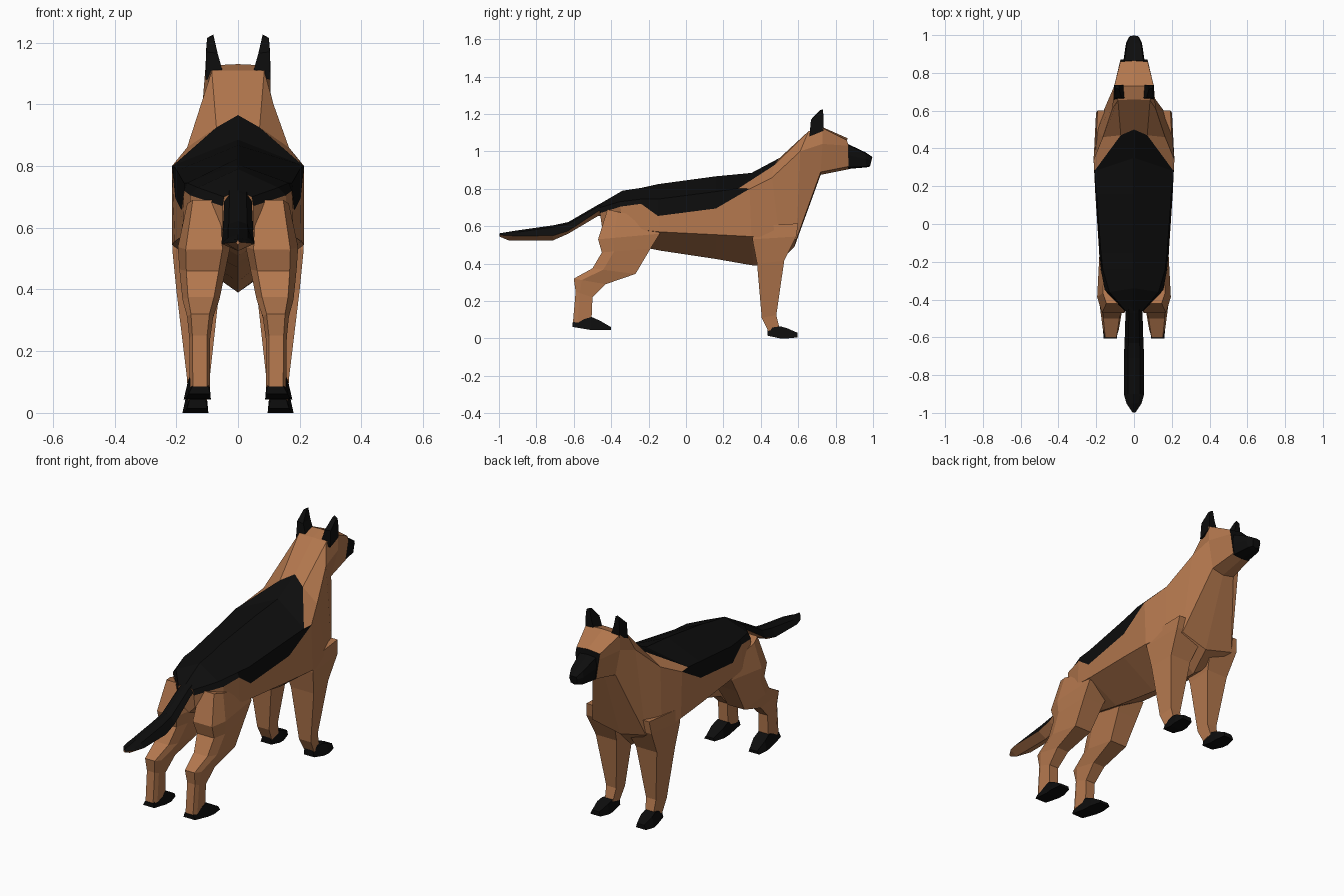
import bpy, bmesh


def material(name, rgb):
    m = bpy.data.materials.new(name)
    m.diffuse_color = (*rgb, 1)
    return m


TAN = material("tan_fur", (0.45, 0.185, 0.075))
BLACK = material("black_fur", (0.004, 0.004, 0.004))


def loft(name, rings, rule=None, mats=(TAN, BLACK), mirror=False, end_mat=0):
    """Skin closed rings of equal length; rule(segment, strip) gives the colour index."""
    bm = bmesh.new()
    rows = [[bm.verts.new(p) for p in r] for r in rings]
    n = len(rows[0])
    for s in range(len(rows) - 1):
        for k in range(n):
            j = (k + 1) % n
            f = bm.faces.new((rows[s][k], rows[s][j], rows[s + 1][j], rows[s + 1][k]))
            f.material_index = rule(s, k) if rule else 0
    bm.faces.new(rows[0][::-1])
    bm.faces.new(rows[-1]).material_index = end_mat
    bmesh.ops.recalc_face_normals(bm, faces=bm.faces[:])
    me = bpy.data.meshes.new(name)
    bm.to_mesh(me)
    bm.free()
    for m in mats:
        me.materials.append(m)
    ob = bpy.data.objects.new(name, me)
    bpy.context.collection.objects.link(ob)
    if mirror:
        ob.modifiers.new("mirror", 'MIRROR')
    return ob


def symmetric(top, sides, bottom):
    """Full ring from a top point, right-hand side points and a bottom point."""
    return ([(0, *top)] + list(sides) + [(0, *bottom)]
            + [(-x, y, z) for x, y, z in reversed(sides)])


# Trunk: spine, saddle shoulder, saddle edge, flank edge, belly
trunk = [
    ((-.46, .72), [(.045, -.46, .70), (.05, -.46, .67), (.05, -.45, .60)], (-.43, .55)),
    ((-.34, .79), [(.13, -.36, .73), (.155, -.35, .705), (.155, -.34, .60)], (-.34, .51)),
    ((-.24, .805), [(.165, -.24, .745), (.175, -.24, .72), (.18, -.24, .58)], (-.24, .49)),
    ((-.15, .825), [(.175, -.15, .745), (.183, -.15, .655), (.185, -.14, .57)], (-.14, .47)),
    ((.16, .867), [(.198, .16, .785), (.203, .16, .695), (.205, .16, .555)], (.16, .425)),
    ((.35, .885), [(.21, .28, .802), (.214, .34, .80), (.214, .35, .545)], (.36, .39)),
    ((.50, .965), [(.07, .47, .925), (.165, .46, .86), (.20, .50, .53)], (.48, .39)),
]
# Neck and skull carry on from the trunk
head = [
    ((.66, 1.11), [(.085, .655, 1.108), (.115, .61, 1.0), (.165, .59, .53)], (.58, .49)),
    ((.73, 1.13), [(.105, .73, 1.125), (.105, .73, 1.04), (.07, .72, .89)], (.72, .875)),
    ((.865, 1.07), [(.072, .86, 1.06), (.072, .87, 1.03), (.055, .87, .92)], (.87, .905)),
]


def saddle(s, k):
    return int((k in (0, 7) and s < 6) or (k in (1, 6) and s < 5))


loft("body_and_head", [symmetric(*r) for r in trunk + head], saddle, end_mat=1)

# Muzzle
muzzle = [
    ((.865, 1.04), [(.05, .865, 1.035), (.056, .865, .98), (.05, .865, .915)], (.865, .906)),
    ((.96, .995), [(.036, .96, .99), (.042, .96, .96), (.036, .965, .92)], (.965, .915)),
    ((.998, .97), [(.02, .995, .968), (.024, .993, .955), (.02, .985, .925)], (.985, .92)),
]
loft("muzzle", [symmetric(*r) for r in muzzle], mats=(BLACK,))

# Ears
loft("ears", [
    [(.105, .66, 1.08), (.045, .665, 1.09), (.05, .735, 1.11), (.105, .735, 1.11)],
    [(.103, .668, 1.17), (.066, .668, 1.165), (.07, .735, 1.17), (.104, .735, 1.17)],
    [(.10, .72, 1.215), (.08, .715, 1.22), (.08, .733, 1.226), (.10, .733, 1.215)],
], mats=(BLACK,), mirror=True)

# Tail: (y, half width, top z, side z, bottom z), black above and tan below
tail = [(-.40, .05, .75, .70, .65), (-.47, .045, .715, .68, .655),
        (-.63, .05, .622, .575, .56), (-.71, .054, .605, .55, .525),
        (-.90, .054, .578, .548, .525), (-.95, .04, .57, .55, .525),
        (-.998, .008, .562, .553, .545)]
loft("tail", [symmetric((y, t), [(w * .6, y, t - .01), (w, y, m)], (y, b))
              for y, w, t, m, b in tail],
     lambda s, k: int(k in (0, 1, 4, 5)))

# Hind legs: back (y, z), front (y, z), inner x, outer x
hind = [
    ((-.42, .69), (-.20, .64), .04, .165), ((-.47, .53), (-.14, .56), .025, .195),
    ((-.45, .46), (-.19, .48), .04, .19), ((-.50, .375), (-.27, .345), .06, .18),
    ((-.60, .32), (-.43, .29), .08, .165), ((-.59, .25), (-.50, .22), .09, .158),
    ((-.605, .08), (-.505, .10), .09, .156),
]


def hind_ring(b, f, xi, xo):
    my, mz = (b[i] + .25 * (f[i] - b[i]) for i in (0, 1))
    d = .15 * (xo - xi)
    return [(xi + d, *b), (xo - d, *b), (xo, my, mz),
            (xo - d * .5, *f), (xi + d * .5, *f), (xi, my, mz)]


loft("hind_legs", [hind_ring(*r) for r in hind], mirror=True)

# Front legs: z, back y, front y, inner x, outer x
front = [(.60, .36, .60, .03, .205), (.53, .355, .59, .03, .213),
         (.40, .38, .525, .06, .20), (.11, .405, .483, .092, .165),
         (.04, .44, .50, .10, .162)]
loft("front_legs", [[(xi, b, z), (xo, b, z), (xo - .012, f, z + .015), (xi, f, z + .015)]
                    for z, b, f, xi, xo in front], mirror=True)

# Paws: y, bottom z, top z, inner x, outer x
paws = {
    "hind_paws": [(-.607, .062, .085, .09, .16), (-.505, .045, .115, .088, .17),
                  (-.46, .044, .095, .088, .176), (-.40, .045, .06, .105, .17)],
    "front_paws": [(.435, .015, .055, .10, .165), (.505, 0, .065, .096, .175),
                   (.54, 0, .055, .096, .18), (.597, .006, .03, .11, .172)],
}
for name, rings in paws.items():
    loft(name, [[(xi, y, b), (xo, y, b), (xo - .012, y, t), (xi + .006, y, t)]
                for y, b, t, xi, xo in rings], mats=(BLACK,), mirror=True)
